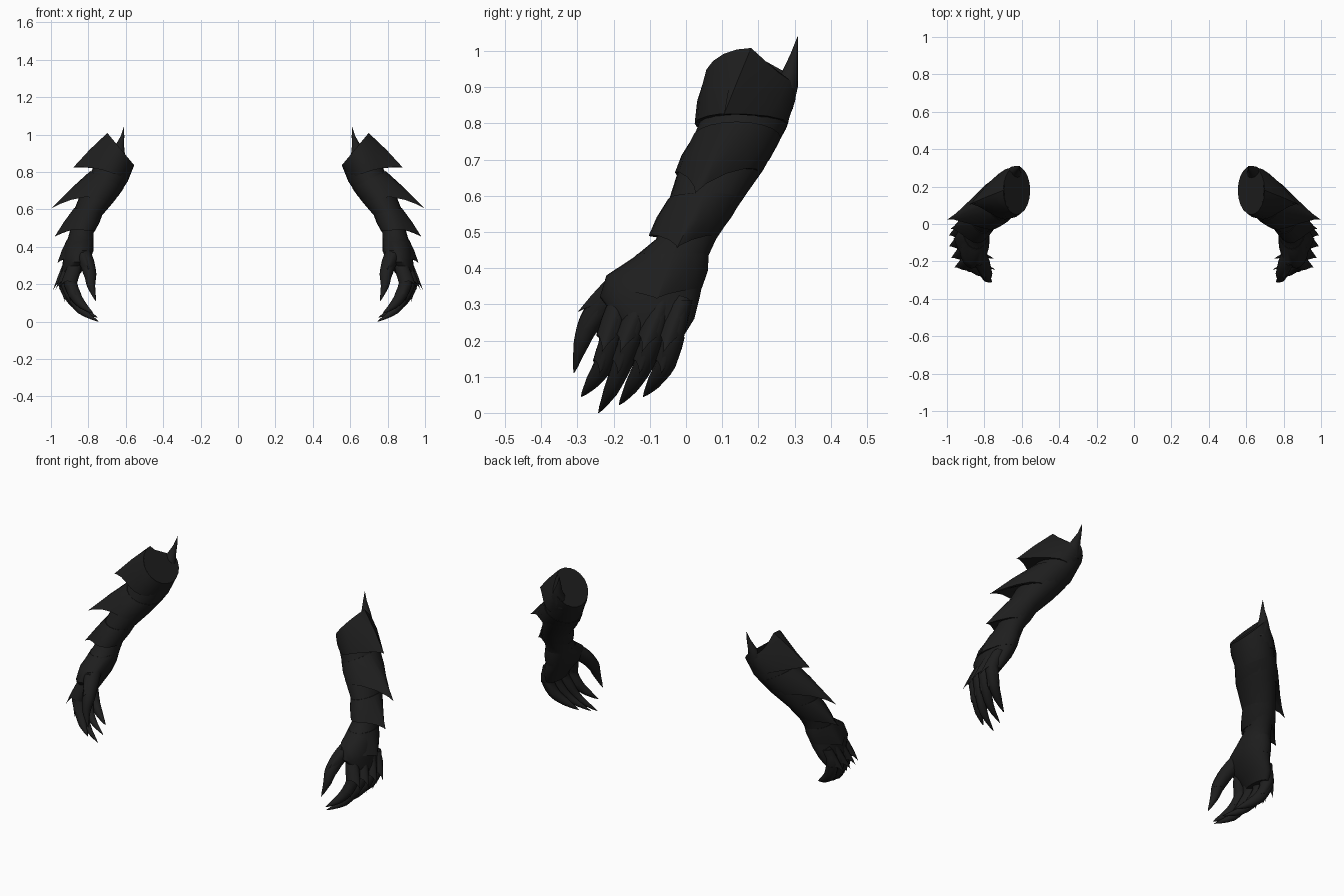
import bpy, bmesh, math
from mathutils import Vector

if "Cube" in bpy.data.objects:
    bpy.data.objects.remove(bpy.data.objects["Cube"])

SIDES = 20
black = bpy.data.materials.new("charcoal_black")
black.diffuse_color = (0.013, 0.013, 0.013, 1)
black.use_nodes = True
black.node_tree.nodes["Principled BSDF"].inputs["Base Color"].default_value = black.diffuse_color


def loft(name, rings):
    """Skin closed rings of points, cap both ends, mirror to the other arm."""
    bm = bmesh.new()
    rows = [[bm.verts.new(p) for p in ring] for ring in rings]
    n = len(rows[0])
    for a, b in zip(rows, rows[1:]):
        for i in range(n):
            j = (i + 1) % n
            bm.faces.new((a[i], a[j], b[j], b[i]))
    bm.faces.new(rows[0])
    bm.faces.new(rows[-1])
    bmesh.ops.remove_doubles(bm, verts=bm.verts, dist=0.0002)
    bmesh.ops.recalc_face_normals(bm, faces=bm.faces)
    mesh = bpy.data.meshes.new(name)
    bm.to_mesh(mesh)
    bm.free()
    mesh.materials.append(black)
    ob = bpy.data.objects.new(name, mesh)
    bpy.context.collection.objects.link(ob)
    bpy.ops.object.select_all(action='DESELECT')
    ob.select_set(True)
    bpy.context.view_layer.objects.active = ob
    bpy.ops.object.shade_smooth_by_angle(angle=math.radians(40))
    ob.modifiers.new("mirror", 'MIRROR')
    return ob


def ring(cx, cy, cz, rx, ry, tilt=0.0, dip=0.0, scale=1.0):
    """Ellipse around z; height climbs with x by the tilt, dips at the outer back."""
    pts = []
    for i in range(SIDES):
        a = 2 * math.pi * i / SIDES
        dx, dy = rx * scale * math.cos(a), ry * scale * math.sin(a)
        drop = dip * math.sin(2 * a) if a < math.pi / 2 else 0
        pts.append(Vector((cx + dx, cy + dy, cz + tilt * dx - drop)))
    return pts


def shell(name, top, low, tip, power=3, turn=0.0):
    """Flared plate whose lower rim is drawn out into one pointed spike."""
    rim = ring(*low)
    inner = ring(*low, scale=0.75)
    out = []
    for i, p in enumerate(rim):
        w = max(0, math.cos(2 * math.pi * i / SIDES - turn)) ** power
        out.append(p.lerp(Vector(tip), w))
    mid = []
    for a, b, r in zip(ring(*top), out, rim):
        mid.append(a.lerp(b, 0.5) + (r - Vector(low[:3])) * 0.05)
    return loft(name, [ring(*top), mid, out, inner])


def tube(name, path, radii, n=10, wide=1.0):
    """Round tapered limb along a smoothed path."""
    P = [Vector(p) for p in path]
    pts, rad = [], []
    for k in range(len(P) - 1):
        a, b, c, d = P[max(k - 1, 0)], P[k], P[k + 1], P[min(k + 2, len(P) - 1)]
        for s in range(3):
            t = s / 3
            pts.append(0.5 * (2 * b + (c - a) * t + (2 * a - 5 * b + 4 * c - d) * t * t
                              + (3 * b - a - 3 * c + d) * t ** 3))
            rad.append(radii[k] * (1 - t) + radii[k + 1] * t)
    pts.append(P[-1])
    rad.append(radii[-1])
    rings = []
    for k, p in enumerate(pts):
        d = (pts[min(k + 1, len(pts) - 1)] - pts[max(k - 1, 0)]).normalized()
        u = d.cross(Vector((0, 1, 0))).normalized()
        v = d.cross(u)
        rings.append([p + rad[k] * (u * math.cos(2 * math.pi * i / n)
                                    + v * wide * math.sin(2 * math.pi * i / n))
                      for i in range(n)])
    return loft(name, rings)


# Forearm, wrist and palm in one skin
loft("forearm_and_palm", [ring(*r) for r in (
    (.625, .18, .92, .07, .128, 1.2, .055),
    (.675, .16, .80, .085, .122, .6),
    (.745, .10, .68, .085, .118, .4),
    (.81, .045, .57, .07, .098, .25),
    (.835, .0, .48, .063, .083, .1),
    (.843, -.042, .43, .071, .102, 0),
    (.85, -.085, .38, .078, .135, 0),
    (.867, -.10, .32, .07, .138, 0),
    (.893, -.085, .26, .052, .108, 0),
    (.905, -.09, .215, .035, .085, 0))])

# Layered arm plates, each ending in an outer spike
shell("elbow_plate", (.627, .18, .922, .072, .13, 1.2, .055),
      (.69, .152, .80, .094, .128, .35), (.88, .105, .825))
shell("upper_forearm_plate", (.70, .14, .76, .09, .122, .5),
      (.768, .085, .665, .093, .116, .3), (1.0, .025, .605), 3, -.2)
shell("wrist_plate", (.80, .052, .59, .075, .102, .25),
      (.838, -.008, .49, .072, .095, .1), (.98, -.025, .455), 4)
shell("hand_plate", (.843, -.035, .44, .071, .098, 0),
      (.863, -.09, .345, .074, .134, 0), (.965, -.08, .315), 3)

# Tall spike rising from the back of the elbow rim
loft("elbow_spike", [ring(.64, .245, .84, .05, .05), ring(.641, .272, .90, .036, .037),
                     ring(.633, .287, .94, .024, .023),
                     ring(.618, .299, .99, .010, .011), ring(.61, .309, 1.04, .001, .001)])

# Four curled clawed fingers: root y, middle y, tip y, tip x, tip z, x shift
fingers = (("index", -.185, -.225, -.29, .775, .045, -.03),
           ("middle", -.125, -.175, -.242, .745, .0, -.012),
           ("ring", -.065, -.115, -.185, .75, .022, 0),
           ("little", -.012, -.055, -.118, .78, .045, 0))
for label, y0, y1, y2, tx, tz, sx in fingers:
    ym = (y0 + y1) / 2
    tube(label + "_finger",
         [(.897 + sx, y0, .31), (.928 + sx, ym, .225), (.9 + sx, y1, .14),
          (.845 + sx * .5, (y1 + y2) / 2, .06 + tz * .6), (tx, y2, tz)],
         [.032, .036, .032, .022, .001], wide=.9)
    shell(label + "_knuckle_plate", (.9 + sx, y0, .31, .036, .03, 0),
          (.93 + sx, ym - .008, .215, .039, .035, .3),
          (.99 + sx, y1 - .008, .165), 3)
    shell(label + "_claw_plate", (.928 + sx, ym, .21, .03, .03, 0),
          (.905 + sx, y1, .145, .034, .032, .4), (.925 + sx, y1 - .015, .105), 3)

# Thumb set forward on the inner side, with small front spikes
tube("thumb", [(.835, -.15, .37), (.808, -.215, .315), (.79, -.265, .25),
               (.785, -.29, .19), (.76, -.31, .11)], [.045, .04, .033, .022, .001])
shell("thumb_base_plate", (.83, -.17, .37, .04, .05, 0),
      (.805, -.225, .30, .036, .042, 0), (.80, -.3, .278), 3, -math.pi / 2)
shell("thumb_tip_plate", (.805, -.22, .30, .035, .038, 0),
      (.79, -.268, .235, .03, .032, 0), (.79, -.308, .21), 3, -math.pi / 2)
